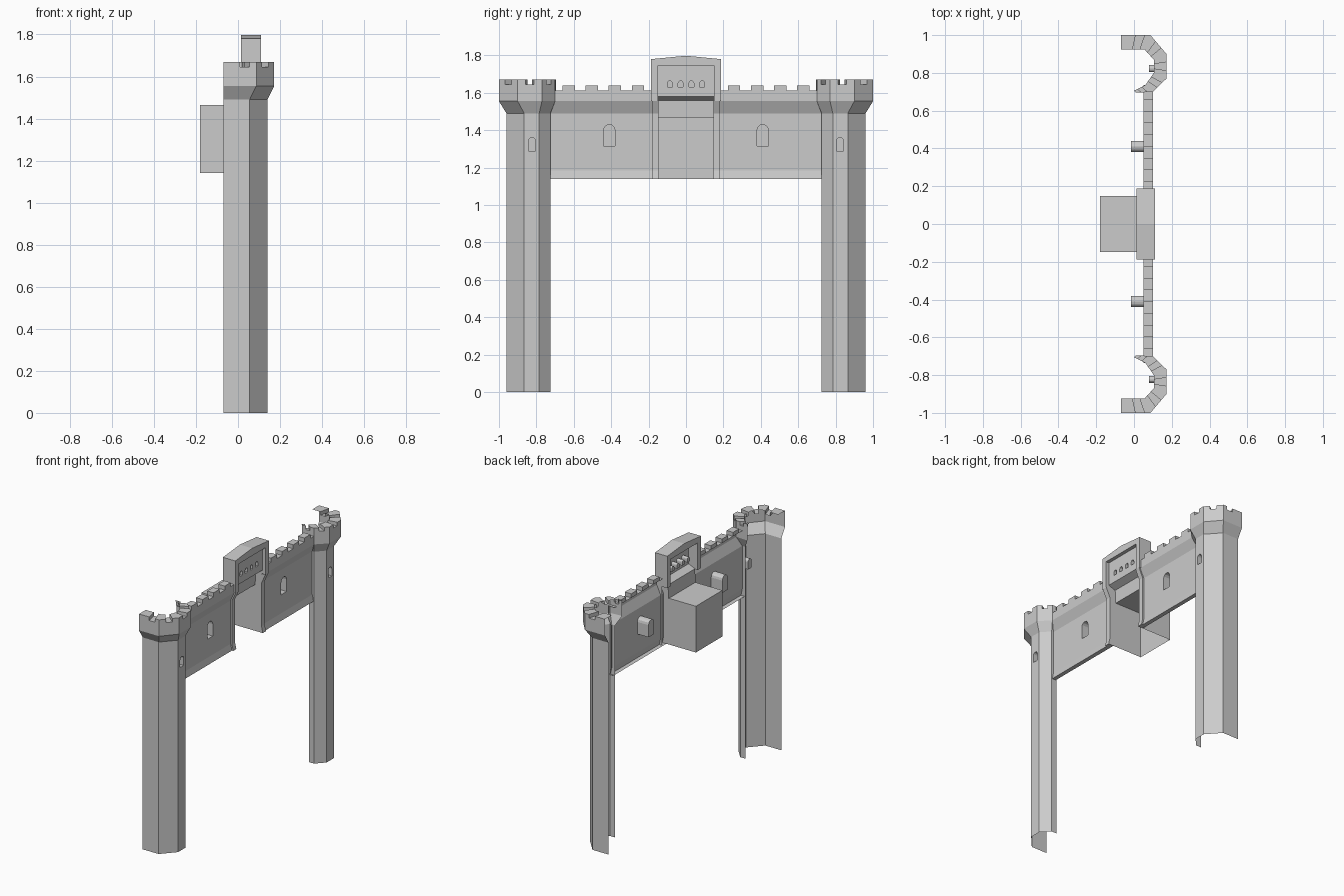
import bpy, bmesh, math
from mathutils import Vector

if "Cube" in bpy.data.objects:
    bpy.data.objects.remove(bpy.data.objects["Cube"])


def finish(bm, name):
    """Turn a +y half into an object mirrored across y."""
    bmesh.ops.remove_doubles(bm, verts=bm.verts, dist=0.0005)
    bmesh.ops.recalc_face_normals(bm, faces=bm.faces)
    me = bpy.data.meshes.new(name)
    bm.to_mesh(me)
    bm.free()
    ob = bpy.data.objects.new(name, me)
    bpy.context.collection.objects.link(ob)
    mod = ob.modifiers.new("mirror", 'MIRROR')
    mod.use_axis = (False, True, False)
    mod.merge_threshold = 0.0005
    return ob


def face(bm, pts):
    return bm.faces.new([bm.verts.new(p) for p in pts])


def sheet(bm, a, b):
    """Quads between two matching point lists."""
    for i in range(len(a) - 1):
        face(bm, [a[i], a[i + 1], b[i + 1], b[i]])


def arch(y, z0, z1, w, n=6):
    """Round-topped opening outline in the yz plane."""
    r = w / 2
    top = [(y + r * math.cos(math.pi * i / n), z1 - r + r * math.sin(math.pi * i / n))
           for i in range(n + 1)]
    return [(y - r, z0), (y + r, z0)] + top


def pierced_panel(bm, x, y0, y1, z0, z1, holes, x_back):
    """Flat panel facing +x with blind arched recesses."""
    edges = []
    for loop in [[(y0, z0), (y1, z0), (y1, z1), (y0, z1)]] + holes:
        vs = [bm.verts.new((x, y, z)) for y, z in loop]
        edges += [bm.edges.new((vs[i - 1], vs[i])) for i in range(len(vs))]
    bmesh.ops.triangle_fill(bm, edges=edges, use_beauty=True, normal=(1, 0, 0))
    for loop in holes:
        ring = loop + loop[:1]
        sheet(bm, [(x, y, z) for y, z in ring], [(x_back, y, z) for y, z in ring])
        face(bm, [(x_back, y, z) for y, z in loop])


def battlement(bm, outer, inner, highs, z0, lo, hi, back):
    """Crenellated rim; highs[i] says whether cell i is a merlon."""
    at = lambda p, z: (p[0], p[1], z)
    for i, up in enumerate(highs):
        h = hi if up else lo
        a, b, c, d = outer[i], outer[i + 1], inner[i + 1], inner[i]
        face(bm, [at(a, z0), at(b, z0), at(b, h), at(a, h)])
        face(bm, [at(a, h), at(b, h), at(c, h), at(d, h)])
        if back and up:
            face(bm, [at(d, lo), at(c, lo), at(c, hi), at(d, hi)])
        if i and highs[i - 1] != up:
            face(bm, [at(a, lo), at(a, hi), at(d, hi), at(d, lo)])


# Tower shaft: open octagon, the front side carries an arrow slit
shaft = [(-0.07, 0.96), (0.055, 0.96), (0.14, 0.865), (0.14, 0.785), (0.085, 0.725), (0.045, 0.725)]
crown = [(-0.07, 1.0), (0.087, 1.0), (0.172, 0.9), (0.172, 0.77), (0.10, 0.70), (0.01, 0.695)]
inner = [(-0.07, 0.925), (0.055, 0.925), (0.105, 0.87), (0.105, 0.80), (0.06, 0.735), (0.0, 0.705)]
ZC0, ZC1 = 1.49, 1.555
bm = bmesh.new()
for i in range(5):
    a, b = shaft[i], shaft[i + 1]
    if i == 2:
        pierced_panel(bm, 0.14, b[1], a[1], 0, ZC0, [arch(0.823, 1.29, 1.36, 0.038)], 0.08)
    else:
        face(bm, [(*a, 0), (*b, 0), (*b, ZC0), (*a, ZC0)])
finish(bm, "tower_shaft")

# Tower crown: flared corbel and battlements with merlons at the corners
bm = bmesh.new()
sheet(bm, [(*p, ZC0) for p in shaft], [(*p, ZC1) for p in crown])
outs, ins, highs = [], [], []
for i in range(5):
    cuts = (0, 0.5, 0.8) if i == 0 else (0, 0.33, 0.67)
    for k, t in enumerate(cuts):
        outs.append(Vector(crown[i]).lerp(Vector(crown[i + 1]), t))
        ins.append(Vector(inner[i]).lerp(Vector(inner[i + 1]), t))
        highs.append(k != 1)
outs.append(crown[-1])
ins.append(inner[-1])
battlement(bm, outs, ins, highs, ZC1, 1.645, 1.67, False)
finish(bm, "tower_crown")

# Curtain wall: window panel, plinth, corbel
WX, Y0, Y1 = 0.07, 0.15, 0.735
bm = bmesh.new()
pierced_panel(bm, WX, Y0, Y1, 1.185, ZC0, [arch(0.41, 1.315, 1.43, 0.06)], -0.017)
for prof in ([(WX, 1.185), (0.08, 1.14), (0.05, 1.14)], [(WX, ZC0), (0.10, ZC1)]):
    sheet(bm, [(x, Y0, z) for x, z in prof], [(x, Y1, z) for x, z in prof])
finish(bm, "curtain_wall")

# Wall battlements
bm = bmesh.new()
ys, highs = [0.185], []
for k in range(4):
    c = 0.257 + 0.1235 * k
    ys += [c - 0.033, c + 0.033]
    highs += [False, True]
ys.append(0.72)
highs.append(False)
battlement(bm, [(0.10, y) for y in ys], [(0.05, y) for y in ys], highs, ZC1, 1.612, 1.64, True)
finish(bm, "wall_battlement")

# Gatehouse frame: gabled arch above the wall
bm = bmesh.new()
out = [(0.15, 1.555), (0.187, 1.555), (0.187, 1.78), (0, 1.798)]
soffit = [(0, 1.745), (0.15, 1.745), (0.15, 1.555)]
for x in (0.014, 0.11):
    face(bm, [(x, y, z) for y, z in out + soffit[:2]])
for path in (out, soffit):
    sheet(bm, [(0.014, y, z) for y, z in path], [(0.11, y, z) for y, z in path])
finish(bm, "gatehouse_frame")

# Pilasters beside the gate opening
bm = bmesh.new()
prof = [(0.11, ZC1), (0.08, ZC0), (0.08, 1.185), (0.09, 1.14), (0.05, 1.14)]
pin = [(x, 0.147, z) for x, z in prof]
pout = [(x, 0.182, z) for x, z in prof]
sheet(bm, pin, pout)
for y in (0.147, 0.182):
    sheet(bm, [(x, y, z) for x, z in prof[:4]], [(0.06, y, z) for x, z in prof[:4]])
finish(bm, "gate_pilaster")

# Gatehouse panel with small arched windows, ledge and lintel below
bm = bmesh.new()
pierced_panel(bm, 0.085, 0, 0.15, 1.58, 1.745,
              [arch(y, 1.63, 1.664, 0.026) for y in (0.029, 0.086)], 0.04)
prof = [(0.085, 1.58), (0.035, 1.558), (0.03, 1.465)]
sheet(bm, [(x, 0, z) for x, z in prof], [(x, 0.15, z) for x, z in prof])
face(bm, [(0.03, 0.147, 1.465), (0.08, 0.147, 1.465), (0.08, 0.147, 1.57), (0.035, 0.147, 1.558)])
finish(bm, "gatehouse_panel")

# Gate recess: box open at the front and bottom
bm = bmesh.new()
XB, XF, YB, ZB, ZT = -0.18, 0.06, 0.147, 1.14, 1.465
face(bm, [(XB, 0, ZB), (XB, YB, ZB), (XB, YB, ZT), (XB, 0, ZT)])
face(bm, [(XB, YB, ZB), (XF, YB, ZB), (XF, YB, ZT), (XB, YB, ZT)])
face(bm, [(XB, 0, ZT), (XB, YB, ZT), (0.03, YB, ZT), (0.03, 0, ZT)])
finish(bm, "gate_recess")
